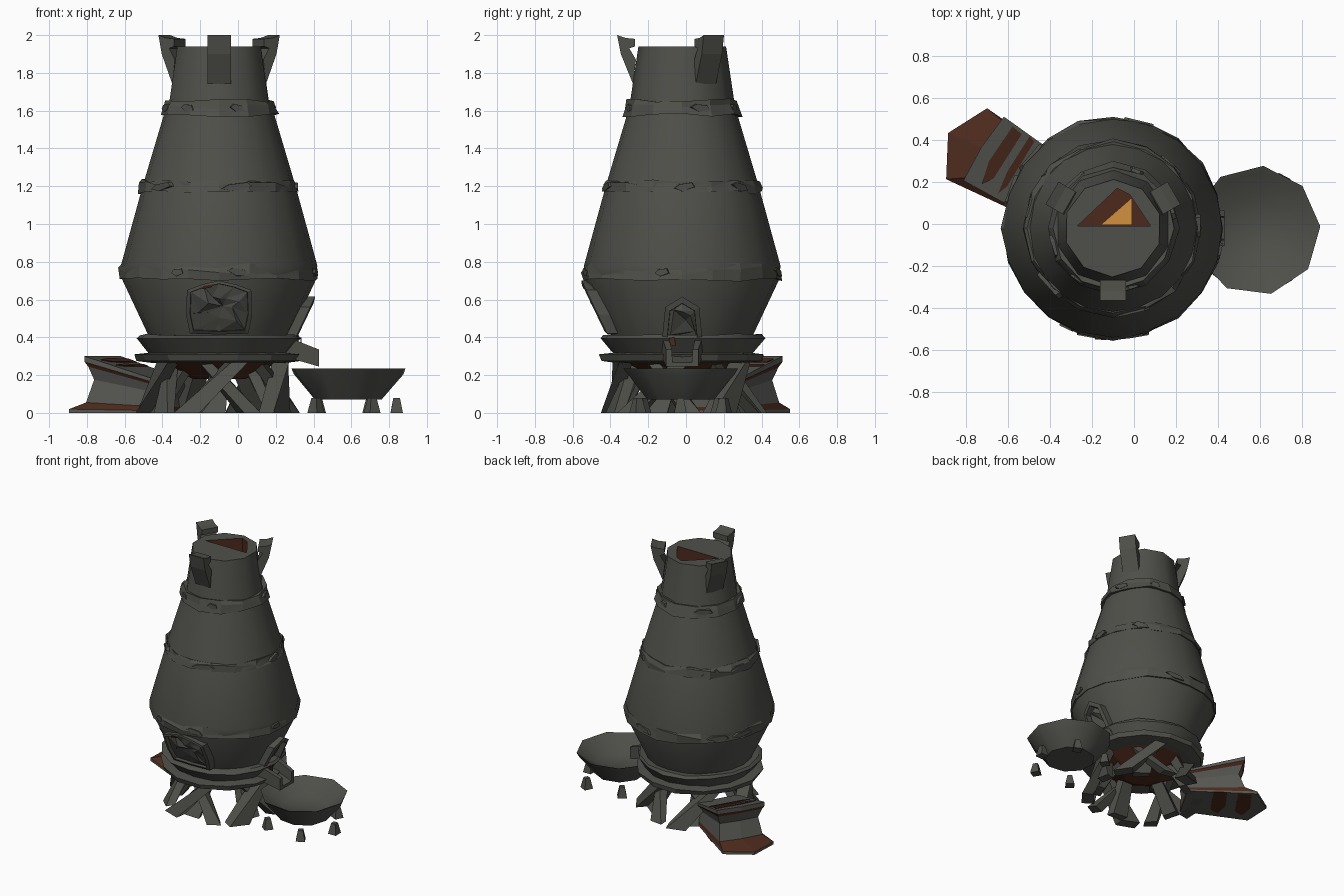
import bpy, bmesh, math, random
from mathutils import Vector

random.seed(4)
if "Cube" in bpy.data.objects:
    bpy.data.objects.remove(bpy.data.objects["Cube"])

CX, CY = -0.1, -0.02


def material(name, rgb):
    m = bpy.data.materials.new(name)
    m.use_nodes = True
    m.diffuse_color = (*rgb, 1)
    m.node_tree.nodes["Principled BSDF"].inputs["Base Color"].default_value = (*rgb, 1)
    return m


IRON = material("dark iron", (0.078, 0.079, 0.068))
WORN = material("worn iron", (0.095, 0.096, 0.086))
RUST = material("rust brown", (0.075, 0.023, 0.012))
GLOW = material("ember orange", (0.65, 0.28, 0.05))


def make(name, verts, faces, mats=(IRON,), index=None, smooth=False):
    me = bpy.data.meshes.new(name)
    me.from_pydata([tuple(v) for v in verts], [], faces)
    bm = bmesh.new()
    bm.from_mesh(me)
    bmesh.ops.recalc_face_normals(bm, faces=bm.faces)
    bm.to_mesh(me)
    bm.free()
    for m in mats:
        me.materials.append(m)
    if index:
        for p in me.polygons:
            p.material_index = index(p)
    ob = bpy.data.objects.new(name, me)
    bpy.context.scene.collection.objects.link(ob)
    if smooth:
        shade(ob)
    return ob


def shade(ob):
    bpy.ops.object.select_all(action="DESELECT")
    ob.select_set(True)
    bpy.context.view_layer.objects.active = ob
    bpy.ops.object.shade_smooth_by_angle(angle=math.radians(42))


def loft(name, rings, closed=False, **kw):
    n, k = len(rings[0]), len(rings)
    faces = []
    for i in range(k if closed else k - 1):
        j = (i + 1) % k
        for a in range(n):
            b = (a + 1) % n
            faces.append((i * n + a, i * n + b, j * n + b, j * n + a))
    if not closed:
        faces += [tuple(range(n)), tuple(range((k - 1) * n, k * n))]
    return make(name, [v for r in rings for v in r], faces, **kw)


def circle(r, z, n, x=CX, y=CY, jr=0.0, jz=0.0, turn=0.0):
    out = []
    for i in range(n):
        a = math.tau * i / n + turn
        q = r + random.uniform(-jr, jr)
        out.append((x + q * math.cos(a), y + q * math.sin(a), z + random.uniform(-jz, jz)))
    return out


def place(angle, r, side, z):
    """Point given by outward distance, sideways offset and height around the axis."""
    c, s = math.cos(angle), math.sin(angle)
    return (CX + r * c - side * s, CY + r * s + side * c, z)


# Main vessel
loft("furnace_body", [circle(r, z, 20) for z, r in
     ((0.38, 0.36), (0.71, 0.515), (0.78, 0.52), (1.2, 0.405), (1.62, 0.28))], smooth=True)

# Neck with a three-sided flue opening
neck = loft("chimney_neck", [circle(0.28, 1.62, 10, turn=0.3), circle(0.232, 1.94, 10, turn=0.3)],
            mats=(IRON, RUST))
tri = [(-0.27, -0.01), (0.08, -0.01), (-0.02, 0.14), (-0.08, 0.17)]
cutter = loft("flue_cutter", [[(x, y, z) for x, y in tri] for z in (1.72, 2.1)],
              mats=(IRON, RUST), index=lambda p: 1)
mod = neck.modifiers.new("flue", "BOOLEAN")
mod.operation, mod.object, mod.solver = "DIFFERENCE", cutter, "EXACT"
bpy.context.view_layer.objects.active = neck
bpy.ops.object.modifier_apply(modifier="flue")
bpy.data.objects.remove(cutter)
shade(neck)
loft("flue_embers", [[(-0.16, -0.005, z), (-0.01, -0.005, z), (-0.01, 0.125, z)]
                     for z in (1.721, 1.728)], mats=(GLOW,))

# Battered hoops with loose slivers
for name, z0, z1, r0, r1, n in (("lower_hoop", 0.705, 0.785, 0.52, 0.515, 20),
                                ("middle_hoop", 1.165, 1.23, 0.42, 0.405, 16),
                                ("upper_hoop", 1.575, 1.655, 0.31, 0.29, 12)):
    rings = [circle(r0 - 0.05, z0 + 0.01, n), circle(r0 + 0.004, z0, n, jr=0.006, jz=0.01),
             circle(r1 + 0.01, (z0 + z1) / 2 + 0.01, n, jr=0.012, jz=0.025),
             circle(r1, z1, n, jr=0.008, jz=0.01), circle(r1 - 0.05, z1 - 0.01, n)]
    loft(name, rings, closed=True)
    for i in range(6):
        a = i * math.tau / 6 + random.uniform(-0.35, 0.35)
        w, zc, tilt = random.uniform(0.04, 0.1), (z0 + z1) / 2, random.uniform(-0.2, 0.2)
        shard = [(-w, 0), (-w * 0.2, -0.024), (w, -0.012), (w * 0.7, 0.018), (-w * 0.5, 0.02)]
        loft(name + "_sliver", [[place(a, r, s * k, zc + t * k + s * tilt) for s, t in shard]
                                for r, k in ((r1 - 0.04, 1), (r1 + 0.012, 0.85))])

# Base collar, plate and rusty underside
loft("base_collar", [circle(0.37, 0.31, 16, jr=0.01), circle(0.435, 0.395, 16, jr=0.01),
                     circle(0.42, 0.415, 16, jz=0.006), circle(0.33, 0.41, 16)], smooth=True)
loft("base_plate", [circle(0.36, 0.265, 14), circle(0.43, 0.275, 14, jr=0.01),
                    circle(0.445, 0.31, 14, jr=0.01), circle(0.36, 0.32, 14)])
loft("rusty_underside", [circle(0.14, 0.18, 10), circle(0.32, 0.27, 10)], mats=(RUST,))

# Broad crossed legs: outer slabs, thinner braces and inner stubs
for i in range(5):
    a = math.radians(-90 + 72 * i)
    for turn, top_r, foot_r, w, wide in ((0.42, 0.33, 0.4, 0.045, 0.08),
                                         (-0.42, 0.25, 0.39, 0.035, 0.055),
                                         (0.1, 0.16, 0.33, 0.03, 0.07)):
        loft("crossed_leg", [[place(ang, r + u * w, v * hw, z)
             for u, v in ((-1, -1), (1, -0.8), (0.8, 1), (-1, 0.7))]
             for ang, r, z, hw in ((a - turn, foot_r, 0, wide),
                                   (a + turn * 0.8, top_r, 0.285, wide * 0.65))])


def on_wall(angle, s, z, d):
    """Point on the sloped lower wall, lifted outward by d."""
    return place(angle, 0.375 + (z - 0.41) * 0.48 + d, s, z)


def hatch(name, angle, outline, depth, rim):
    """Raised frame with a crumpled inner panel."""
    zc = sum(z for _, z in outline) / len(outline)

    def ring(k, d):
        return [on_wall(angle, s * k, zc + (z - zc) * k, d) for s, z in outline]
    loft(name + "_frame", [ring(1, -0.06), ring(1, depth), ring(rim, depth + 0.008),
                           ring(rim - 0.02, -0.03)], closed=True)
    n = len(outline)
    verts = ring(rim, -0.005)
    for i in range(n):
        v = ring(random.uniform(0.3, 0.65), random.uniform(-0.005, depth + 0.01))[i]
        verts.append(Vector(v) + Vector((0, 0, random.uniform(-0.03, 0.03))))
    verts.append(on_wall(angle, 0.02, zc, -0.005))
    faces = []
    for i in range(n):
        j = (i + 1) % n
        faces += [(i, j, n + j), (i, n + j, n + i), (n + i, n + j, 2 * n)]
    make(name + "_panel", verts, faces)


FRONT = -math.pi / 2
hatch("front_hatch", FRONT, [(-0.155, 0.42), (0, 0.415), (0.155, 0.42), (0.175, 0.52), (0.17, 0.65),
      (0.09, 0.68), (0, 0.7), (-0.09, 0.68), (-0.17, 0.65), (-0.175, 0.52)], 0.018, 0.88)
hatch("side_port", 0, [(-0.11, 0.36), (0.11, 0.36), (0.09, 0.56), (0, 0.615), (-0.09, 0.56)],
      0.035, 0.72)
loft("hatch_rust", [[on_wall(FRONT, s, z, d) for s, z in
     ((-0.09, 0.655), (-0.04, 0.665), (-0.03, 0.68), (-0.085, 0.672))]
     for d in (0.02, 0.028)], mats=(RUST,))

# Open pouring channel under the side port
loft("pouring_channel", [[place(0, r, s * h, z0 + t * d) for s, t in
     ((-1, 0), (1, 0), (1, 1), (0.65, 1), (0.6, 0.25), (-0.6, 0.25), (-0.65, 1), (-1, 1))]
     for r, h, z0, d in ((0.34, 0.11, 0.3, 0.11), (0.53, 0.085, 0.245, 0.09))])
loft("port_rust", [[place(0, r, s, z) for s, z in ((-0.07, 0.36), (-0.035, 0.355), (-0.04, 0.4),
     (-0.07, 0.395))] for r in (0.43, 0.437)], mats=(RUST,))

# Three bent prongs around the chimney
prong = [(0.345, 2.0), (0.325, 1.9), (0.26, 1.74), (0.245, 1.87),
         (0.28, 1.93), (0.25, 1.94), (0.25, 1.98), (0.3, 1.985)]
for deg in (-90, 30, 150):
    a = math.radians(deg)
    loft("chimney_prong", [[place(a, r - 0.01 * (deg > 0), s, z) for r, z in prong]
                           for s in (-0.062, 0.062)])

# Shallow catch basin on small loose feet
BX, BY, BN = 0.58, -0.03, 9
loft("catch_basin", [circle(r, z, BN, BX, BY, jr=j, turn=0.06) for z, r, j in
     ((0.07, 0.18, 0), (0.205, 0.29, 0.008), (0.235, 0.31, 0.006),
      (0.222, 0.28, 0), (0.14, 0.16, 0))], smooth=True)
for deg in (-60, 0, 62, 128, 230):
    a = math.radians(deg)
    fx, fy = BX + 0.26 * math.cos(a), BY + 0.26 * math.sin(a)
    loft("basin_foot", [circle(r, z, 4, fx, fy, turn=a + 0.8) for z, r in ((0, 0.046), (0.08, 0.024))])

# Waisted ramp block, its top sinking towards the vessel, with rusty edges
RAMP = math.radians(150)
tip = [(0.3, -0.15), (0.804, -0.195), (0.906, 0.0), (0.804, 0.195), (0.3, 0.15)]
flat = [(0.3, -0.16), (0.715, -0.2), (0.735, -0.02), (0.73, 0.16), (0.3, 0.15)]


def sunk(r, s, z):
    return place(RAMP, r, s, z * (1 - max(0, 0.715 - r)))


def section(outline, z, out, wide):
    return [sunk(r - (out if r > 0.5 else 0), s * wide, z) for r, s in outline]


loft("ramp_block", [section(tip, 0, 0, 1), section(tip, 0.02, 0, 1), section(flat, 0.055, 0.0, 0.9),
                    section(flat, 0.18, 0.04, 0.8), section(flat, 0.245, 0.015, 0.92),
                    section(flat, 0.27, 0, 1), section(flat, 0.3, 0, 1)], mats=(WORN, RUST),
     index=lambda p: 1 if p.index // 5 in (1, 4) else 0)
streak = [(-1, -0.17), (0.6, -0.18), (1, 0.02), (0.3, 0.13), (-0.7, 0.08)]
for r, w, z in ((0.55, 0.02, 0.3), (0.635, 0.035, 0.3), (0.55, 0.06, -0.001), (0.73, 0.06, -0.001)):
    loft("ramp_rust_streak", [[sunk(r + u * w, s, z + t) for u, s in streak]
                              for t in (0, 0.005)], mats=(RUST,))
